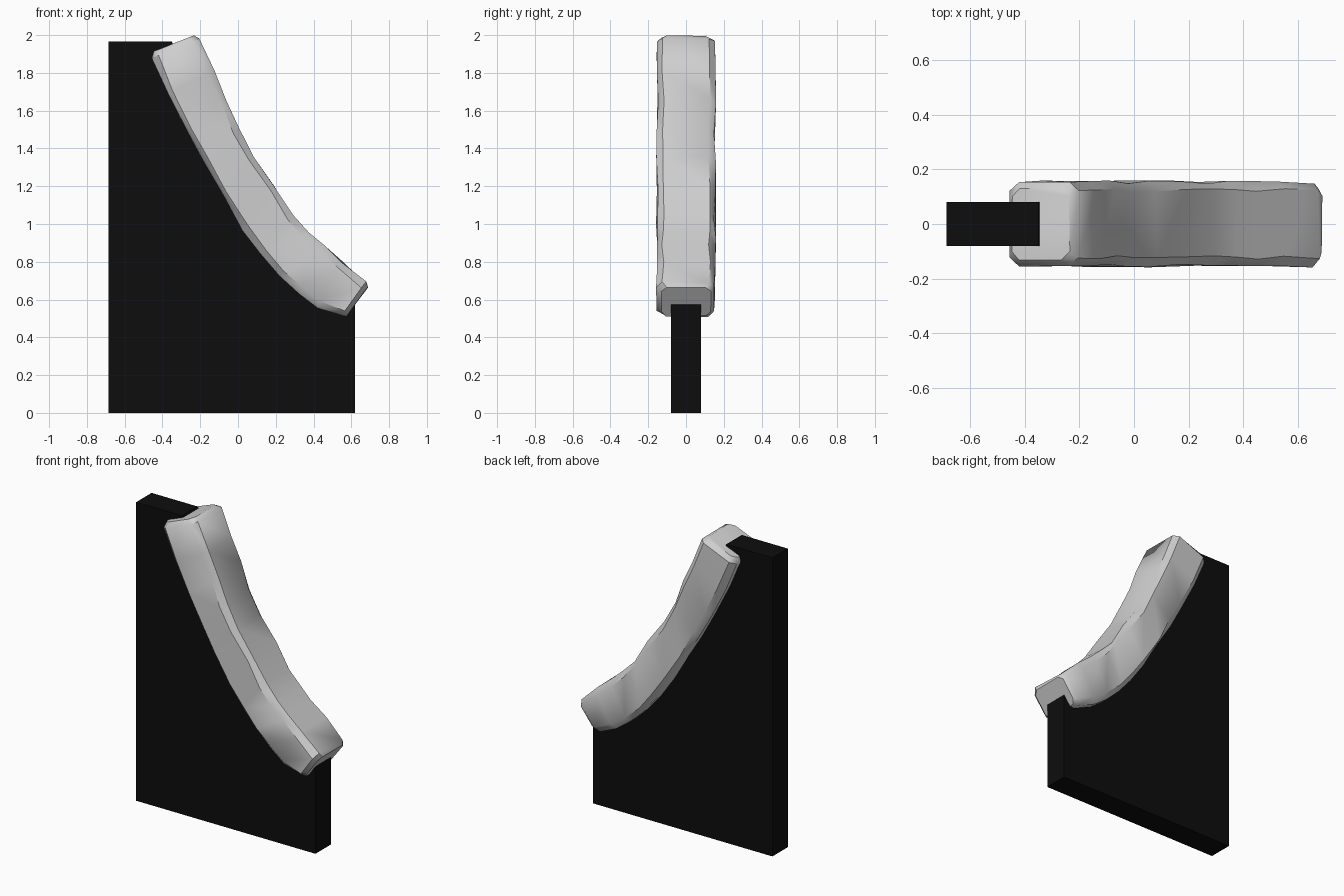
import bpy, bmesh, random
from mathutils import Vector

random.seed(4)
cube = bpy.data.objects.get("Cube")
if cube:
    bpy.data.objects.remove(cube, do_unlink=True)


def material(name, value):
    m = bpy.data.materials.new(name)
    m.use_nodes = True
    col = (value, value, value, 1)
    m.diffuse_color = col
    m.node_tree.nodes["Principled BSDF"].inputs["Base Color"].default_value = col
    return m


def finish(name, bm, mat):
    bmesh.ops.recalc_face_normals(bm, faces=bm.faces)
    mesh = bpy.data.meshes.new(name)
    bm.to_mesh(mesh)
    bm.free()
    mesh.materials.append(mat)
    ob = bpy.data.objects.new(name, mesh)
    bpy.context.collection.objects.link(ob)
    return ob


black = material("wall black", 0.004)
stone = material("pale stone", 0.62)

# Underside and upper side of the sloping coping, from top to bottom (x, z)
under = [(-0.455, 1.88), (-0.37, 1.69), (-0.27, 1.49), (-0.18, 1.33), (-0.08, 1.15),
         (0.03, 0.97), (0.12, 0.84), (0.22, 0.73), (0.32, 0.635), (0.42, 0.56), (0.545, 0.515)]
upper = [(-0.205, 1.98), (-0.13, 1.81), (-0.065, 1.66), (0.0, 1.51), (0.08, 1.36),
         (0.19, 1.2), (0.29, 1.05), (0.37, 0.96), (0.45, 0.885), (0.55, 0.8), (0.675, 0.69)]

# Thin wall, its curved edge running inside the coping
bm = bmesh.new()
edge = [((a[0] + b[0]) / 2, (a[1] + b[1]) / 2) for a, b in zip(under, upper)][1:-1]
profile = [(-0.685, 0), (0.62, 0), (0.62, 0.6)] + edge[::-1] + [(-0.35, 1.965), (-0.685, 1.965)]
face = bm.faces.new([bm.verts.new((x, -0.08, z)) for x, z in profile])
ext = bmesh.ops.extrude_face_region(bm, geom=[face])
for v in ext["geom"]:
    if isinstance(v, bmesh.types.BMVert):
        v.co.y = 0.08
finish("wall", bm, black)

# Rough stone coping: chamfered sections lofted along the slope
HALF = 0.153
SECTION = [(-1, 0.13), (-1, 0.87), (-0.8, 1), (0.8, 1), (1, 0.87), (1, 0.13), (0.8, 0), (-0.8, 0)]


def ring(bm, a, b, shrink, shift, rough):
    a, b = Vector((a[0], 0, a[1])), Vector((b[0], 0, b[1]))
    verts = []
    for side, t in SECTION:
        t = 0.5 + (t - 0.5) * shrink
        p = a.lerp(b, t) + shift
        p.y = side * HALF * shrink
        p += Vector([random.uniform(-rough, rough) for _ in range(3)])
        verts.append(bm.verts.new(p))
    return verts


bm = bmesh.new()
rings = [ring(bm, under[0], upper[0], 0.84, Vector((-0.012, 0, 0.025)), 0.003)]
for i, (a, b) in enumerate(zip(under, upper)):
    rings.append(ring(bm, a, b, 1, Vector(), 0.007 if i else 0.003))
rings.append(ring(bm, under[-1], upper[-1], 0.86, Vector((0.02, 0, -0.015)), 0.003))
for r, s in zip(rings, rings[1:]):
    for i in range(len(r)):
        j = (i + 1) % len(r)
        bm.faces.new((r[i], r[j], s[j], s[i]))
bm.faces.new(rings[0])
bm.faces.new(rings[-1])
coping = finish("stone_coping", bm, stone)

bpy.ops.object.select_all(action="DESELECT")
coping.select_set(True)
bpy.context.view_layer.objects.active = coping
bpy.ops.object.shade_smooth_by_angle(angle=0.7)
